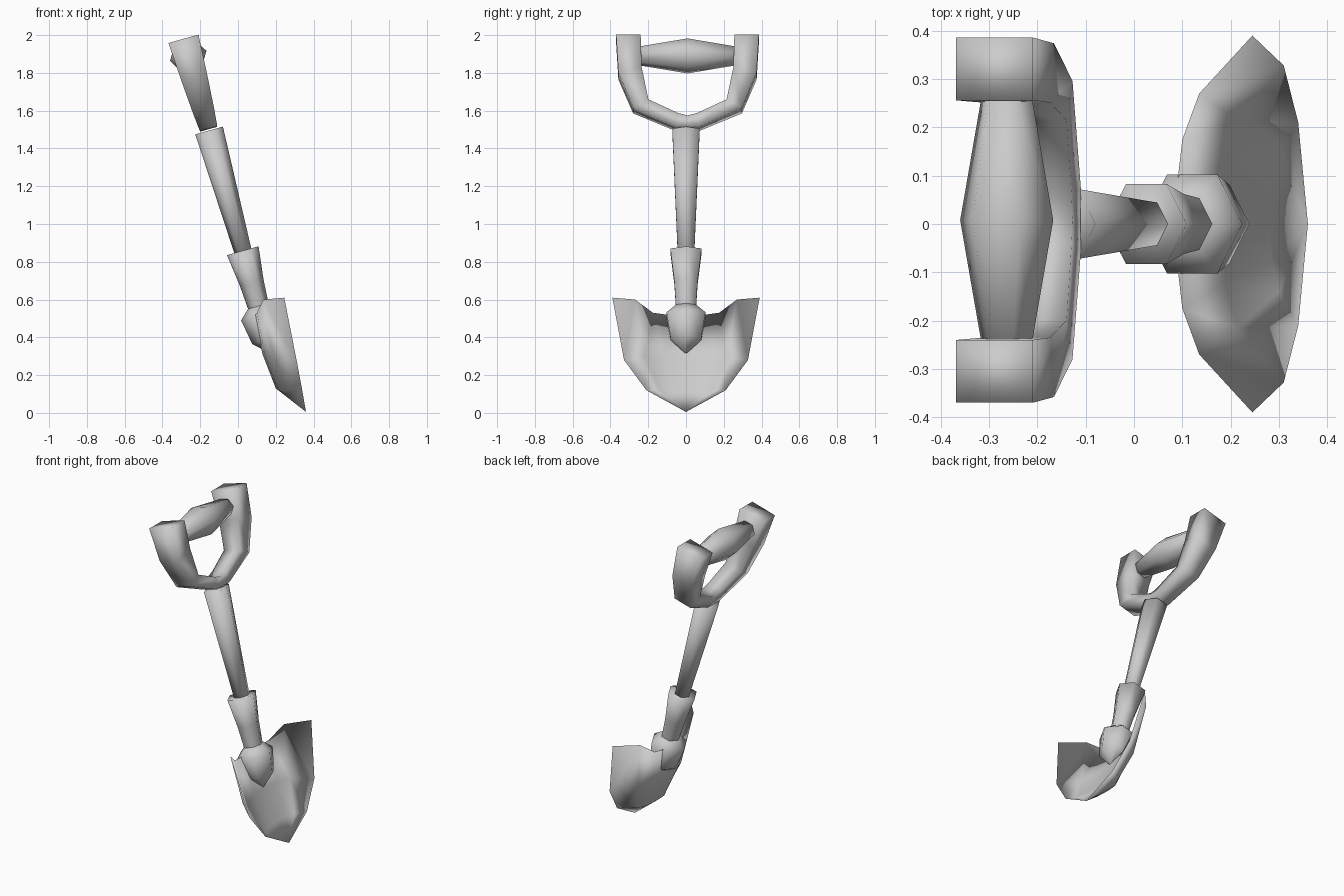
import bpy, bmesh, math
from mathutils import Matrix, Vector

old = bpy.data.objects.get("Cube")
if old:
    bpy.data.objects.remove(old, do_unlink=True)

grey = bpy.data.materials.new("plain_grey")
grey.use_nodes = True
grey.diffuse_color = (0.6, 0.6, 0.6, 1)
grey.node_tree.nodes["Principled BSDF"].inputs["Base Color"].default_value = (0.6, 0.6, 0.6, 1)

# Leaning frame: local z runs up the shaft, origin at the shaft's top end
LEAN = Matrix.Translation((-0.153, 0, 1.495)) @ Matrix.Rotation(-0.273, 4, 'Y')


def finish(name, bm):
    """Turn the bmesh into a fully smooth grey object."""
    bmesh.ops.recalc_face_normals(bm, faces=bm.faces)
    for face in bm.faces:
        face.smooth = True
    mesh = bpy.data.meshes.new(name)
    bm.to_mesh(mesh)
    bm.free()
    mesh.materials.append(grey)
    ob = bpy.data.objects.new(name, mesh)
    bpy.context.collection.objects.link(ob)


def loft(name, rings):
    """Skin a list of matching rings, cap both ends and lean the result."""
    bm = bmesh.new()
    loops = [[bm.verts.new(LEAN @ Vector(p)) for p in ring] for ring in rings]
    n = len(loops[0])
    for a, b in zip(loops, loops[1:]):
        for i in range(n):
            j = (i + 1) % n
            bm.faces.new((a[i], a[j], b[j], b[i]))
    bm.faces.new(loops[0])
    bm.faces.new(loops[-1])
    finish(name, bm)


def hexagon(r):
    return [(r * math.cos(i * math.pi / 3), r * math.sin(i * math.pi / 3)) for i in range(6)]


def turned(name, profile):
    """Six-sided part around the shaft axis from (height, radius) pairs."""
    loft(name, [[(x, y * 1.1, s) for x, y in hexagon(r)] for s, r in profile])


# Shaft, blade socket and the pointed boss below it
turned("shaft", [(0, 0.076), (-0.72, 0.044)])
turned("socket", [(-0.661, 0.087), (-0.835, 0.065), (-0.97, 0.056), (-1.0, 0.052)])
turned("boss", [(-0.965, 0.056), (-1.014, 0.108), (-1.15, 0.085), (-1.225, 0.006)])

# Forked handle: inner point, outer point and depth of each section on one arm
arm = [((0.248, 0.504), (0.378, 0.504), 0.165),
       ((0.243, 0.33), (0.366, 0.3), 0.142),
       ((0.207, 0.155), (0.288, 0.11), 0.115),
       ((0.05, 0.083), (0.066, 0.012), 0.096)]


def section(side, inner, outer, depth):
    h = depth / 2
    corners = [(-h, inner), (h, inner), (h, outer), (-h, outer)]
    return [(x, side * y + 0.008, s) for x, (y, s) in corners]


bridge = section(0, (0, 0.07), (0, 0.007), 0.092)
loft("handle_fork", [section(1, *a) for a in arm] + [bridge]
     + [section(-1, *a) for a in reversed(arm)])

# Barrel-shaped grip between the arms
grip_line = [(-0.27, 0.05), (0.008, 0.1), (0.286, 0.05)]
loft("grip", [[(x, y, 0.41 + z * 0.95) for x, z in hexagon(r)] for y, r in grip_line])

# Scooped blade: rows run from centre line to rim; the rounded back and the
# shallower hollow share the top edge, rim and tip
top = [(0.08, 0, 0.505), (0.10, 0.175, 0.53), (0.135, 0.27, 0.6), (0.245, 0.39, 0.61)]
rim = [(0.31, 0.328, 0.28), (0.34, 0.21, 0.12)]
tip = [(0.36, 0, 0.005)] * 4
back = [[(0.13, 0, 0.31), (0.143, 0.12, 0.305), (0.185, 0.215, 0.29), rim[0]],
        [(0.2, 0, 0.13), (0.21, 0.08, 0.125), (0.245, 0.14, 0.12), rim[1]]]
hollow = [[(0.185, 0, 0.31), (0.19, 0.12, 0.305), (0.215, 0.215, 0.295), rim[0]],
          [(0.28, 0, 0.13), (0.285, 0.08, 0.125), (0.3, 0.14, 0.12), rim[1]]]
bm = bmesh.new()
for shell in (back, hollow):
    for side in (1, -1):
        grid = [[bm.verts.new((x, y * side, z)) for x, y, z in row] for row in [top, *shell, tip]]
        for a, b in zip(grid, grid[1:]):
            for i in range(3):
                bm.faces.new((a[i], a[i + 1], b[i + 1], b[i]))
bmesh.ops.remove_doubles(bm, verts=bm.verts, dist=0.0005)
finish("blade", bm)
